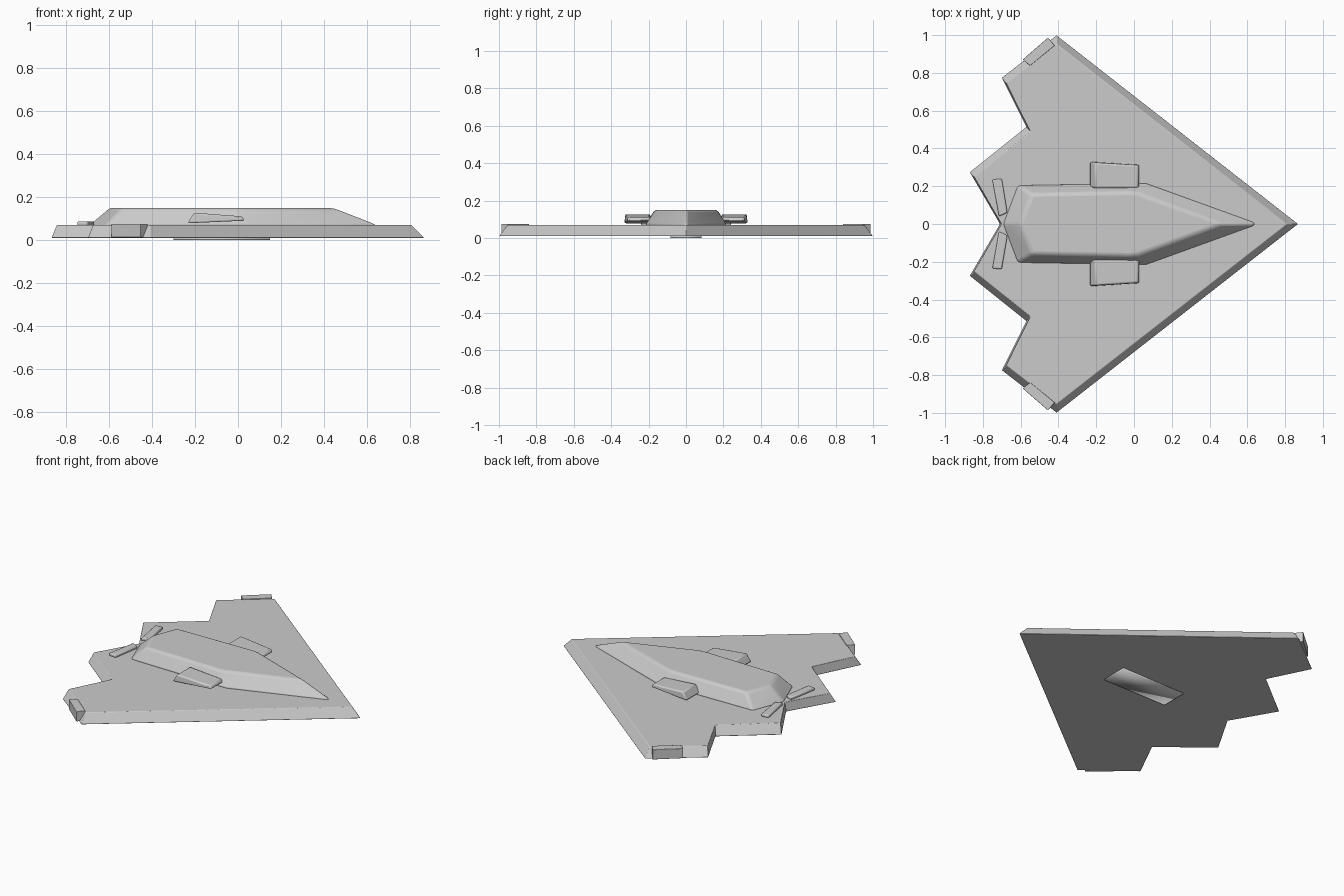
import bpy
import bmesh
import math
from mathutils import Vector

if "Cube" in bpy.data.objects:
    bpy.data.objects.remove(bpy.data.objects["Cube"])

grey = bpy.data.materials.new("hull_grey")
grey.diffuse_color = (0.6, 0.6, 0.6, 1)
grey.use_nodes = True
grey.node_tree.nodes["Principled BSDF"].inputs["Base Color"].default_value = grey.diffuse_color


def mirrored(half):
    """Close an outline that starts and ends on the centre line (y = 0)."""
    return half + [(x, -y) for x, y in reversed(half[1:-1])]


def level(points, z):
    return [(x, y, z) for x, y in points]


def inset(points, amounts):
    """Move each edge of a counter-clockwise outline inward by its amount."""
    pts = [Vector(p) for p in points]
    n = len(pts)
    lines = []
    for i in range(n):
        d = (pts[(i + 1) % n] - pts[i]).normalized()
        lines.append((pts[i] + Vector((-d.y, d.x)) * amounts[i], d))
    result = []
    for i in range(n):
        (p, d), (q, e) = lines[i - 1], lines[i]
        t = (q - p).cross(e) / d.cross(e)
        result.append(tuple(p + d * t))
    return result


def loft(name, lower, upper, bevel=0.0, segments=2, smooth_angle=40):
    """Solid between two rings of 3D points with the same count."""
    bm = bmesh.new()
    a = [bm.verts.new(p) for p in lower]
    b = [bm.verts.new(p) for p in upper]
    n = len(a)
    bm.faces.new(a[::-1])
    bm.faces.new(b)
    for i in range(n):
        j = (i + 1) % n
        bm.faces.new((a[i], a[j], b[j], b[i]))
    bmesh.ops.recalc_face_normals(bm, faces=bm.faces)
    mesh = bpy.data.meshes.new(name)
    bm.to_mesh(mesh)
    bm.free()
    mesh.materials.append(grey)
    obj = bpy.data.objects.new(name, mesh)
    bpy.context.collection.objects.link(obj)
    if bevel:
        mod = obj.modifiers.new("rounded_edges", 'BEVEL')
        mod.width = bevel
        mod.segments = segments
        mod.limit_method = 'ANGLE'
        mod.angle_limit = math.radians(25)
    bpy.ops.object.select_all(action='DESELECT')
    obj.select_set(True)
    bpy.context.view_layer.objects.active = obj
    bpy.ops.object.shade_smooth_by_angle(angle=math.radians(smooth_angle))
    return obj


def pair(name, lower, upper, **options):
    """Same part on both sides."""
    for side, s in (("left", 1), ("right", -1)):
        loft(f"{side}_{name}",
             [(x, y * s, z) for x, y, z in lower],
             [(x, y * s, z) for x, y, z in upper], **options)


# Flying wing with sloped leading, tip and trailing edges
wing = mirrored([(0.87, 0), (-0.41, 1.0), (-0.70, 0.775),
                 (-0.57, 0.515), (-0.87, 0.275), (-0.71, 0)])
slopes = [0.037, 0.037, 0.008, 0.035, 0.008]
loft("wing", level(wing, 0.01), level(inset(wing, slopes + slopes[::-1]), 0.07),
     bevel=0.003)

# Raised central fuselage
base = mirrored([(0.68, 0), (0.07, 0.22), (-0.02, 0.22),
                 (-0.62, 0.21), (-0.70, 0)])
roof = mirrored([(0.46, 0), (0.02, 0.163), (-0.02, 0.168),
                 (-0.54, 0.158), (-0.60, 0)])
loft("fuselage", level(base, 0.065), level(roof, 0.15), bevel=0.015, segments=3)

# Engine intakes beside the fuselage
pair("intake",
     [(-0.235, 0.19, 0.078), (0.03, 0.19, 0.09),
      (0.03, 0.315, 0.09), (-0.235, 0.33, 0.078)],
     [(-0.205, 0.19, 0.127), (0.02, 0.19, 0.11),
      (0.02, 0.31, 0.11), (-0.205, 0.325, 0.127)], bevel=0.008)

# Small slanted tail fins
fin = [(-0.715, 0.04), (-0.67, 0.06), (-0.70, 0.24), (-0.75, 0.235)]
pair("tail_fin", level(fin, 0.066), level(fin, 0.087), bevel=0.007)

# Box flaps on the wing tips
flap = [(-0.59, 0.87), (-0.55, 0.838), (-0.42, 0.945), (-0.455, 0.987)]
pair("tip_flap", level(flap, 0.012), level(flap, 0.075), bevel=0.002)

# Belly hatch
hatch = [(-0.30, -0.083), (0.15, -0.083), (0.15, 0.083), (-0.30, 0.083)]
loft("belly_hatch", level(hatch, 0.0), level(hatch, 0.0105), smooth_angle=120)
